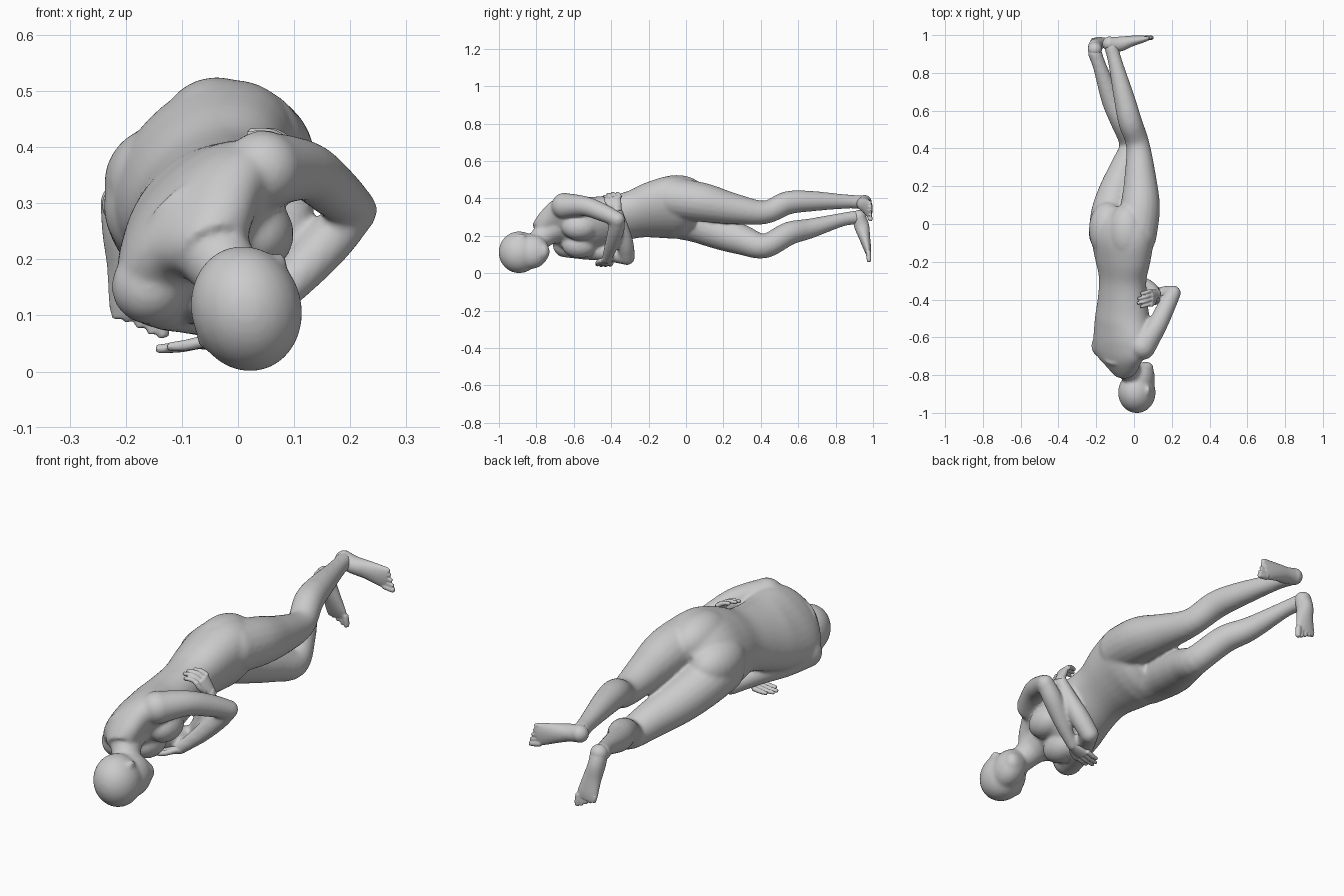
import bpy, bmesh, math
from mathutils import Vector, Matrix

bm = bmesh.new()
V = Vector


def spline(rows, steps=5):
    """Catmull-Rom through rows of equal length."""
    out = []
    n = len(rows)
    for i in range(n - 1):
        p = [rows[max(i - 1, 0)], rows[i], rows[i + 1], rows[min(i + 2, n - 1)]]
        for s in range(steps):
            t = s / steps
            out.append([0.5 * (2 * b + (c - a) * t + (2 * a - 5 * b + 4 * c - d) * t * t
                               + (3 * b - a - 3 * c + d) * t ** 3) for a, b, c, d in zip(*p)])
    return out + [list(rows[-1])]


def loft(rows, side=(1, 0, 0), sides=20):
    """Closed tube through rows (x, y, z, half width, half depth); width runs along side."""
    rows = spline([r if len(r) == 5 else (*r, r[3]) for r in rows])
    pts = [V(r[:3]) for r in rows]
    rings = []
    for i, r in enumerate(rows):
        t = (pts[min(i + 1, len(pts) - 1)] - pts[max(i - 1, 0)]).normalized()
        s = V(side)
        s = (s - t * s.dot(t)).normalized()
        u = t.cross(s)
        rings.append([bm.verts.new(pts[i] + s * r[3] * math.cos(a) + u * r[4] * math.sin(a))
                      for a in (2 * math.pi * k / sides for k in range(sides))])
    for a, b in zip(rings, rings[1:]):
        for k in range(sides):
            j = (k + 1) % sides
            bm.faces.new((a[k], a[j], b[j], b[k]))
    bm.faces.new(rings[0][::-1])
    bm.faces.new(rings[-1])


def ball(c, r, rot=(0, 0, 0)):
    r = (r, r, r) if isinstance(r, (int, float)) else r
    m = Matrix.Translation(c)
    for ang, ax in zip(rot, 'XYZ'):
        m = m @ Matrix.Rotation(math.radians(ang), 4, ax)
    bmesh.ops.create_uvsphere(bm, u_segments=24, v_segments=16, radius=1, matrix=m @ Matrix.Diagonal((*r, 1)))


def limb(rows, side):
    loft(rows, side)
    for r in (rows[0], rows[-1]):
        ball(r[:3], r[3])


def hand(wrist, along, across, curl):
    """Palm, four fingers and thumb; fingers bend from along towards curl."""
    w, d, c = V(wrist), V(along).normalized(), V(curl).normalized()
    s = V(across)
    s = (s - d * s.dot(d)).normalized()
    k = w + d * 0.07
    loft([(*(w - d * .02), .022, .022), (*(w + d * .035), .034, .018), (*k, .038, .014)], s)
    for i, ln in enumerate((.066, .082, .078, .06)):
        a = k + s * (i - 1.5) * .023 - d * .01
        b = a + (d * .5 + c * .5) * ln * .6
        e = b + c * ln * .55
        loft([(*a, .0115), (*b, .0105), (*e, .008)], s, 10)
    a = w + d * .02 - s * .025
    loft([(*a, .013), (*(a + d * .03 - s * .015), .012), (*(a + d * .06 - s * .017), .009)], c.cross(d) + s * .3, 10)


def foot(rows, side, toe_dir):
    """Lofted foot with five toes beyond the last row."""
    loft(rows, side)
    ball(rows[0][:3], rows[0][3])
    e, d, s = V(rows[-1][:3]), V(toe_dir).normalized(), V(side).normalized()
    for i, ln in enumerate((.056, .052, .043, .034, .025)):
        a = e + s * (2 - i) * .02 - d * (.012 + .004 * i)
        r = .0135 if i == 0 else .01
        loft([(*a, r), (*(a + d * ln * .6), r), (*(a + d * ln), r * .75)], s, 10)


def skin(name, voxel, soften):
    """Fuse the parts gathered so far into one smooth skin."""
    global bm
    bmesh.ops.recalc_face_normals(bm, faces=bm.faces)
    me = bpy.data.meshes.new(name)
    bm.to_mesh(me)
    bm.free()
    bm = bmesh.new()
    ob = bpy.data.objects.new(name, me)
    bpy.context.collection.objects.link(ob)
    rm = ob.modifiers.new("skin", 'REMESH')
    rm.mode = 'VOXEL'
    rm.voxel_size = voxel
    rm.use_smooth_shade = True
    sm = ob.modifiers.new("soften", 'SMOOTH')
    sm.factor = 0.5
    sm.iterations = soften


# Torso, twisted so the chest looks towards +x and down
axis = (math.cos(math.radians(47)), 0, math.sin(math.radians(47)))
loft([(-.048, -.785, .215, .065, .055), (-.06, -.745, .245, .11, .065), (-.07, -.695, .262, .165, .08),
      (-.07, -.63, .262, .184, .1), (-.062, -.52, .26, .172, .12), (-.06, -.40, .285, .15, .112),
      (-.06, -.29, .312, .143, .108), (-.06, -.18, .338, .172, .125), (-.06, -.07, .352, .19, .14),
      (-.057, .01, .34, .17, .126), (-.05, .07, .325, .12, .085)], axis, 32)
# Breasts and buttocks
for c, r in [((-.055, -.57, .15), (.07, .095, .07)), ((.03, -.57, .245), (.07, .095, .07)),
             ((-.038, -.05, .415), (.106, .16, .11)), ((-.139, -.03, .335), (.1, .15, .102))]:
    ball(c, r)

# Neck, cranium, jaw, nose, lips and ears
loft([(-.07, -.68, .26, .1), (-.045, -.745, .215, .07), (-.01, -.80, .165, .058), (0, -.87, .13, .055)])
ball((.015, -.892, .112), (.099, .11, .113), (0, -15, 0))
ball((.034, -.83, .115), (.074, .1, .094), (0, -15, -15))
ball((.09, -.79, .095), (.018, .024, .018))
ball((.062, -.762, .115), (.042, .034, .046))
ball((.073, -.88, .195), (.014, .026, .017), (0, 30, 0))
ball((-.06, -.88, .055), (.014, .026, .014), (0, 30, 0))

# Upper and lower leg of the side
limb([(.01, -.06, .40, .11), (.033, .09, .378, .105), (.033, .25, .345, .084), (.02, .42, .325, .063),
      (-.02, .54, .375, .063), (-.05, .66, .385, .056), (-.1, .86, .383, .038), (-.12, .935, .38, .038)], (0, 0, 1))
limb([(-.13, -.05, .295, .11), (-.125, .06, .265, .102), (-.09, .18, .22, .094), (-.045, .3, .178, .081),
      (-.012, .42, .145, .066), (-.065, .55, .212, .063), (-.12, .66, .238, .054), (-.18, .83, .285, .037),
      (-.207, .905, .297, .038)], (1, 0, 0))

# Arms crossed over the chest
limb([(.045, -.65, .36, .07), (.12, -.54, .358, .054), (.17, -.44, .322, .048), (.209, -.365, .287, .04)], (0, 0, 1))
limb([(.209, -.365, .287, .04), (.155, -.375, .225, .044), (.08, -.40, .145, .036), (0, -.425, .074, .026)], (0, 1, 0))
limb([(-.158, -.645, .152, .068), (-.125, -.54, .125, .053), (-.065, -.42, .112, .049), (-.005, -.315, .085, .042)],
     (0, 0, 1))
limb([(-.005, -.315, .085, .042), (.045, -.325, .16, .045), (.09, -.345, .25, .037), (.118, -.37, .345, .026)],
     (0, 1, 0))
skin("body", .0075, 14)

# Hands
hand((0, -.425, .074), (-.95, -.12, -.33), (0, 1, 0), (-1, -.15, -.1))
hand((.118, -.37, .345), (-.4, -.25, .85), (0, 1, .1), (-1, -.25, .08))
skin("hands", .004, 3)

# Feet
foot([(-.13, .955, .38, .038, .036), (-.08, .952, .37, .037, .04), (-.02, .967, .357, .042, .03),
      (.04, .978, .342, .049, .02), (.07, .984, .334, .048, .012)], (-.25, 0, -.97), (.97, .06, -.2))
foot([(-.207, .925, .30, .038, .036), (-.205, .94, .25, .037, .04), (-.192, .955, .19, .042, .03),
      (-.182, .97, .13, .049, .02), (-.177, .976, .10, .048, .012)], (1, 0, .1), (.1, .06, -1))
skin("feet", .004, 5)
